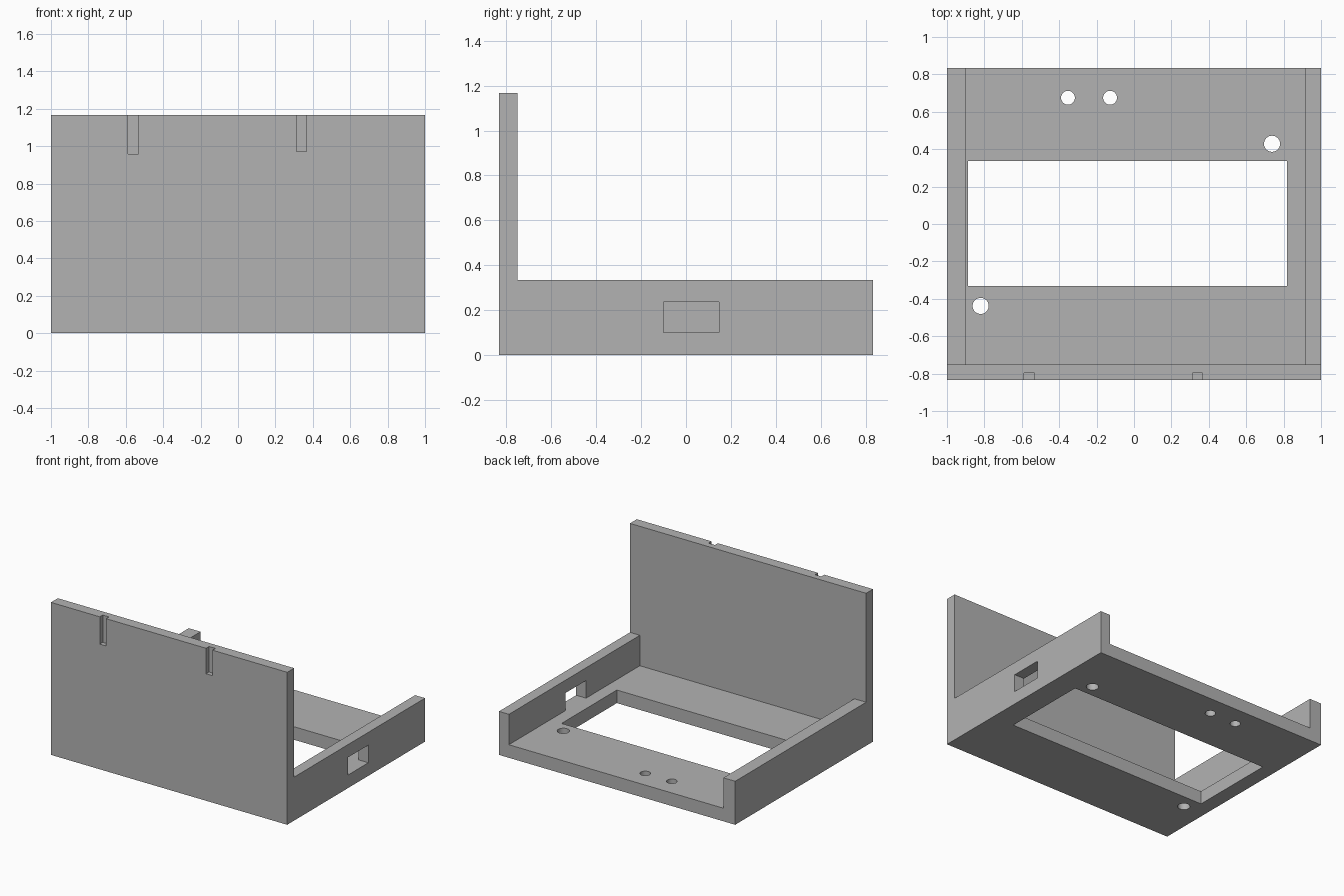
import bpy

old = bpy.data.objects.get("Cube")
if old:
    bpy.data.objects.remove(old, do_unlink=True)

grey = bpy.data.materials.new("plain grey")
grey.use_nodes = True
colour = (0.45, 0.45, 0.45, 1)
grey.diffuse_color = colour
grey.node_tree.nodes["Principled BSDF"].inputs["Base Color"].default_value = colour


def box(name, x, y, z):
    """Box from (low, high) ranges on each axis."""
    spans = (x, y, z)
    bpy.ops.mesh.primitive_cube_add(size=1, location=[(a + b) / 2 for a, b in spans])
    obj = bpy.context.object
    obj.name = name
    obj.scale = [b - a for a, b in spans]
    bpy.ops.object.transform_apply(location=True, rotation=False, scale=True)
    obj.data.materials.append(grey)
    return obj


def drill(name, x, y, radius):
    bpy.ops.mesh.primitive_cylinder_add(vertices=48, radius=radius, depth=1, location=(x, y, 0))
    obj = bpy.context.object
    obj.name = name
    obj.data.materials.append(grey)
    return obj


def cut(target, cutter):
    """Subtract the cutter and discard it."""
    mod = target.modifiers.new(cutter.name, 'BOOLEAN')
    mod.operation = 'DIFFERENCE'
    mod.solver = 'EXACT'
    mod.object = cutter
    bpy.context.view_layer.objects.active = target
    bpy.ops.object.modifier_apply(modifier=mod.name)
    bpy.data.objects.remove(cutter, do_unlink=True)


depth, height = 0.833, 1.167
floor_top, rail_top, wall_back = 0.1, 0.333, -0.75

# Solid block carved into a floor, two side rails and a tall front wall
tray = box("tray_with_front_wall", (-1, 1), (-depth, depth), (0, height))
cut(tray, box("space_above_rails", (-2, 2), (wall_back, 2), (rail_top, 2)))
cut(tray, box("space_between_rails", (-0.9, 0.916), (wall_back, 2), (floor_top, 1)))

# Large floor opening
cut(tray, box("floor_opening", (-0.887, 0.818), (-0.332, 0.337), (-1, 0.25)))

# Port window through the left rail, level with the floor
cut(tray, box("port_window", (0.86, 1.2), (-0.1, 0.148), (floor_top, 0.235)))

# Shallow slots in the outer face of the front wall
for x, bottom in ((-0.56, 0.958), (0.34, 0.972)):
    cut(tray, box("wall_slot", (x - 0.027, x + 0.027), (-1, -0.797), (bottom, 2)))

# Round floor holes
for x, y, radius in ((-0.353, 0.675, 0.037), (-0.128, 0.675, 0.037),
                     (0.738, 0.429, 0.043), (-0.82, -0.438, 0.043)):
    cut(tray, drill("floor_hole", x, y, radius))

# Crisp flat faces with smooth hole walls
bpy.ops.object.select_all(action='DESELECT')
tray.select_set(True)
bpy.context.view_layer.objects.active = tray
bpy.ops.object.shade_smooth_by_angle()
